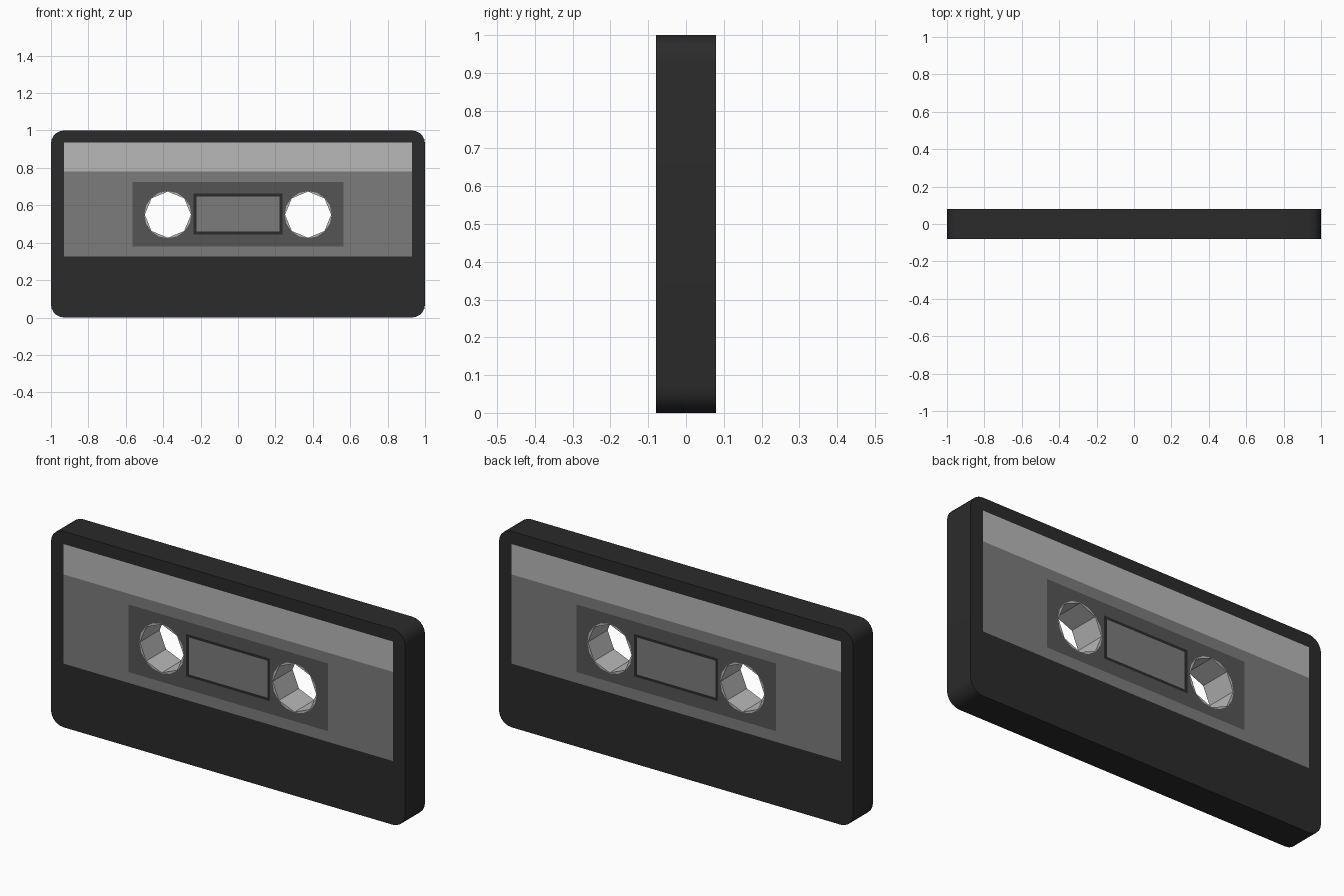
import bpy, bmesh, math
from mathutils import Vector

if "Cube" in bpy.data.objects:
    bpy.data.objects.remove(bpy.data.objects["Cube"])

H = 0.08          # half thickness
REEL_X, REEL_Z = 0.375, 0.55


def material(name, v):
    m = bpy.data.materials.new(name)
    m.diffuse_color = (v, v, v, 1)
    m.use_nodes = True
    m.node_tree.nodes["Principled BSDF"].inputs["Base Color"].default_value = m.diffuse_color
    return m


DARK = material("dark_plastic", 0.024)
PANEL = material("panel_grey", 0.09)
LABEL = material("label_grey", 0.20)
LIGHT = material("light_grey", 0.48)


def rect(x, z0, z1):
    return [(-x, z0), (x, z0), (x, z1), (-x, z1)]


def ngon(cx, r, n):
    return [(cx + r * math.cos(2 * math.pi * i / n),
             REEL_Z + r * math.sin(2 * math.pi * i / n)) for i in range(n)]


def rounded(x, z0, z1, r, seg=5):
    pts = []
    corners = [(x - r, z0 + r, -90), (x - r, z1 - r, 0),
               (-x + r, z1 - r, 90), (-x + r, z0 + r, 180)]
    for cx, cz, a0 in corners:
        for i in range(seg + 1):
            a = math.radians(a0 + 90 * i / seg)
            pts.append((cx + r * math.cos(a), cz + r * math.sin(a)))
    return pts


def faces_both(bm, loops):
    """Fill loops (outline plus holes) on the front and on the back."""
    for side in (-1, 1):
        edges = []
        for loop in loops:
            vs = [bm.verts.new((x, side * H, z)) for x, z in loop]
            edges += [bm.edges.new((vs[i - 1], vs[i])) for i in range(len(vs))]
        n = Vector((0, side, 0))
        res = bmesh.ops.triangle_fill(bm, use_beauty=True, edges=edges, normal=n)
        for f in res["geom"]:
            if isinstance(f, bmesh.types.BMFace):
                f.normal_update()
                if f.normal.dot(n) < 0:
                    f.normal_flip()


def wall(bm, loop, outward):
    """Wall around a counter-clockwise loop, from front to back."""
    a = [bm.verts.new((x, -H, z)) for x, z in loop]
    b = [bm.verts.new((x, H, z)) for x, z in loop]
    for i in range(len(loop)):
        q = [a[i - 1], b[i - 1], b[i], a[i]]
        f = bm.faces.new(q)
        f.normal_update()
        cx = sum(p[0] for p in loop) / len(loop)
        cz = sum(p[1] for p in loop) / len(loop)
        c = f.calc_center_median() - Vector((cx, 0, cz))
        if (f.normal.dot(c) > 0) != outward:
            f.normal_flip()


def finish(name, bm, mat, smooth=False):
    bmesh.ops.remove_doubles(bm, verts=bm.verts, dist=1e-5)
    me = bpy.data.meshes.new(name)
    bm.to_mesh(me)
    bm.free()
    me.materials.append(mat)
    ob = bpy.data.objects.new(name, me)
    bpy.context.collection.objects.link(ob)
    if smooth:
        bpy.ops.object.select_all(action='DESELECT')
        ob.select_set(True)
        bpy.context.view_layer.objects.active = ob
        bpy.ops.object.shade_smooth_by_angle(angle=math.radians(30))
    return ob


def plate(name, mat, *loops):
    bm = bmesh.new()
    faces_both(bm, loops)
    return finish(name, bm, mat)


# Outlines, from the outside in
shell = rounded(1.0, 0.0, 1.0, 0.07)
label_area = rect(0.93, 0.325, 0.935)
panel_area = rect(0.563, 0.38, 0.725)
frame_area = rect(0.237, 0.445, 0.662)
pane_area = rect(0.222, 0.459, 0.648)
holes = [ngon(s * REEL_X, 0.126, 16) for s in (-1, 1)]

# Case: rounded rim and the border around the labels
bm = bmesh.new()
wall(bm, shell, True)
faces_both(bm, [shell, label_area])
finish("case", bm, DARK, smooth=True)

# Flush label parts on both sides
plate("title_stripe", LIGHT, rect(0.93, 0.78, 0.935))
plate("label", LABEL, rect(0.93, 0.325, 0.78), panel_area)
plate("reel_panel", PANEL, panel_area, frame_area, *holes)
plate("window_frame", DARK, frame_area, pane_area)
plate("window_pane", LABEL, pane_area)

# Eight-sided reel openings running right through the case
for side, s in (("left", -1), ("right", 1)):
    bm = bmesh.new()
    octagon = ngon(s * REEL_X, 0.1235, 8)
    wall(bm, octagon, False)
    faces_both(bm, [ngon(s * REEL_X, 0.126, 16), octagon])
    finish(side + "_reel_opening", bm, LIGHT)
